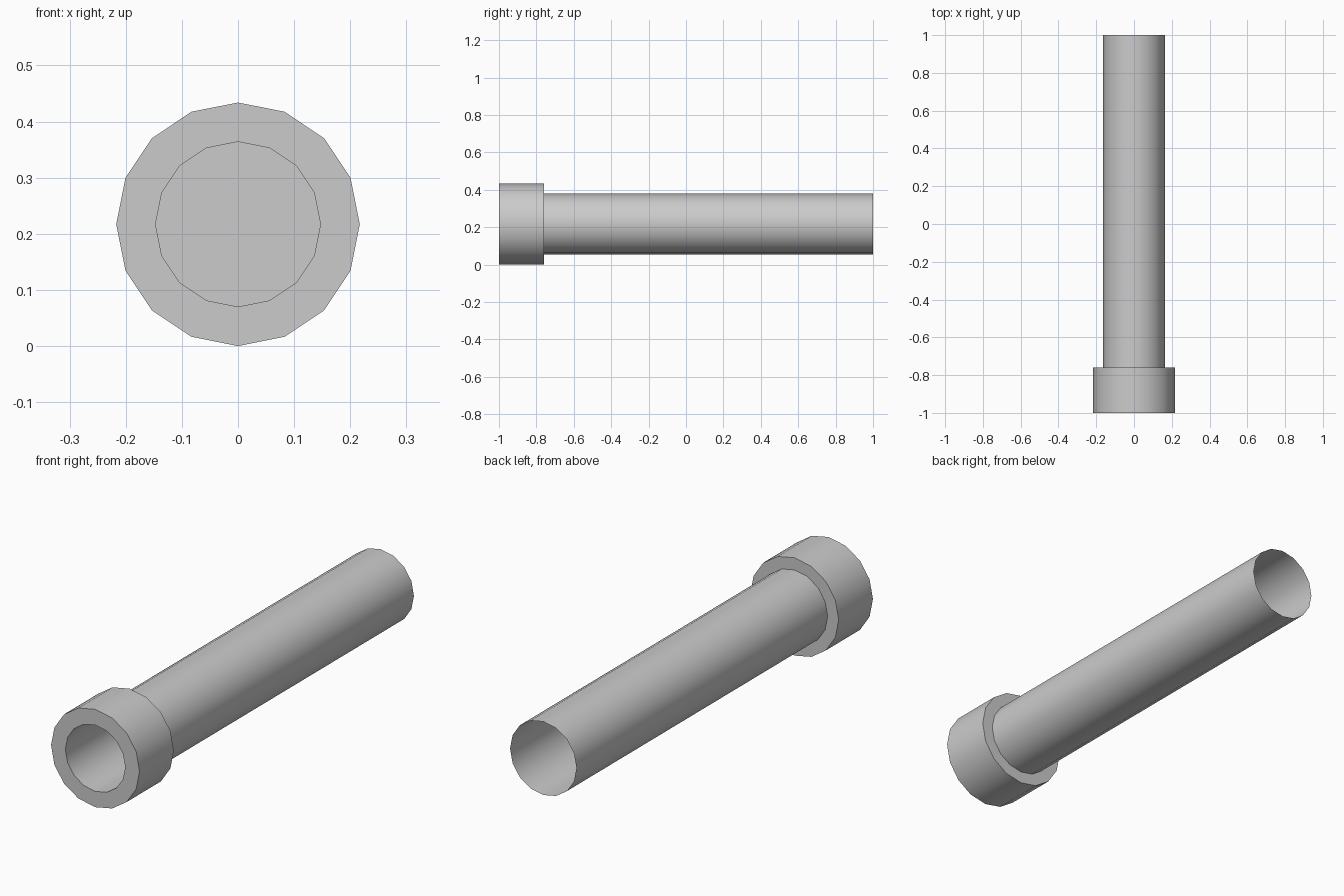
import bpy
import bmesh
from math import cos, sin, pi

if "Cube" in bpy.data.objects:
    bpy.data.objects.remove(bpy.data.objects["Cube"])

SIDES = 16
CENTRE_Z = 0.217


def lathe_y(name, profile, cap_last=False):
    """Turn (radius, y) points about the lengthwise axis."""
    bm = bmesh.new()
    rings = []
    for r, y in profile:
        rings.append([bm.verts.new((r * cos(2 * pi * i / SIDES), y,
                                    CENTRE_Z + r * sin(2 * pi * i / SIDES)))
                      for i in range(SIDES)])
    for a, b in zip(rings, rings[1:]):
        for i in range(SIDES):
            j = (i + 1) % SIDES
            bm.faces.new((a[i], a[j], b[j], b[i]))
    if cap_last:
        bm.faces.new(rings[-1])
    mesh = bpy.data.meshes.new(name)
    bm.to_mesh(mesh)
    bm.free()
    obj = bpy.data.objects.new(name, mesh)
    bpy.context.collection.objects.link(obj)
    bpy.ops.object.select_all(action='DESELECT')
    obj.select_set(True)
    bpy.context.view_layer.objects.active = obj
    bpy.ops.object.shade_smooth_by_angle(angle=pi / 6)
    return obj


# Thin tube open at the back, front collar, and blind bore in the front
lathe_y("collared_tube", [
    (0.163, 1.0), (0.163, -0.76),
    (0.217, -0.76), (0.217, -1.0),
    (0.147, -1.0), (0.147, -0.5),
], cap_last=True)
